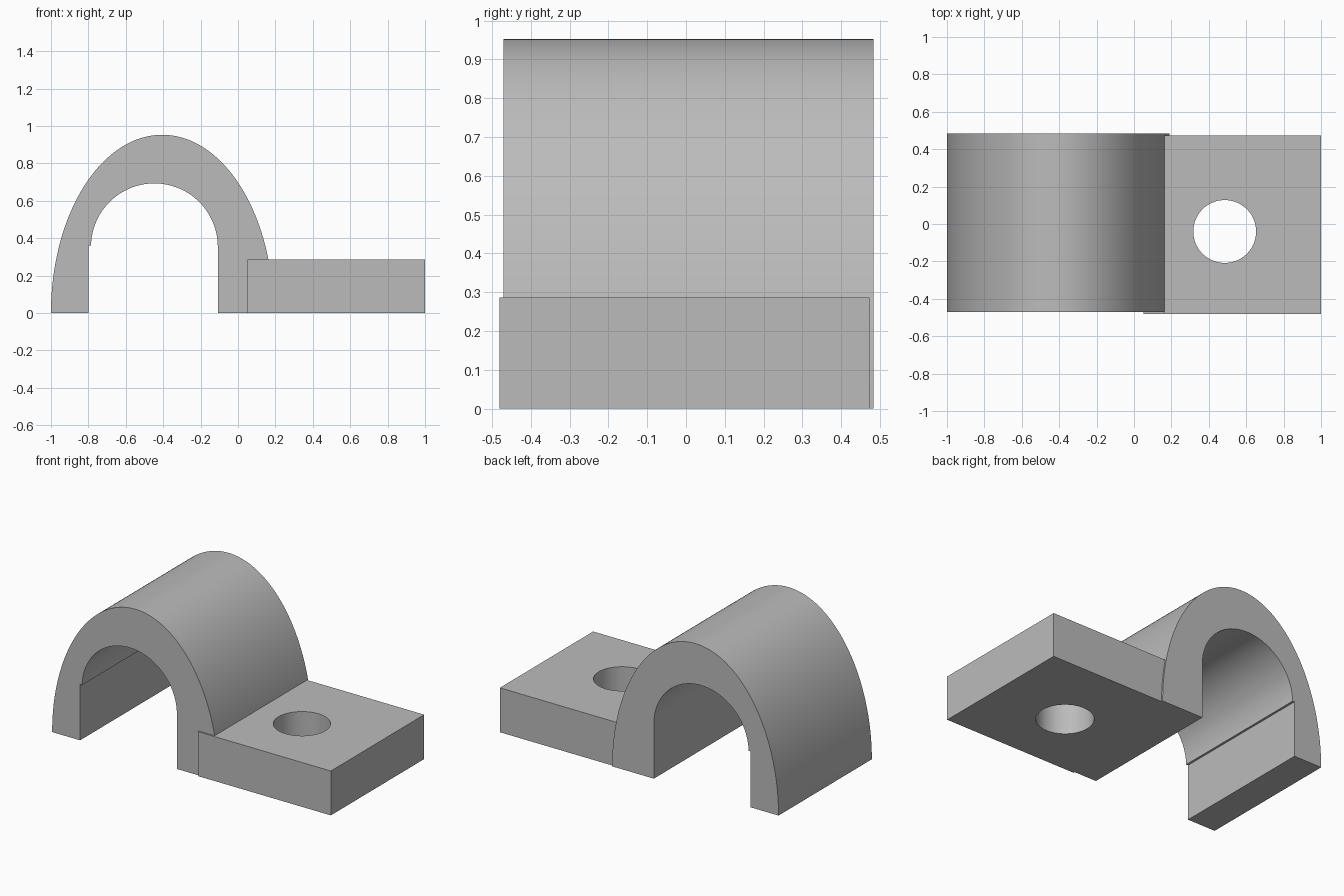
import bpy, bmesh
from math import pi, sin, cos, radians

cube = bpy.data.objects.get("Cube")
if cube:
    bpy.data.objects.remove(cube, do_unlink=True)

grey = bpy.data.materials.new("plain grey")
grey.use_nodes = True
grey.diffuse_color = (0.5, 0.5, 0.5, 1)
grey.node_tree.nodes["Principled BSDF"].inputs["Base Color"].default_value = (0.5, 0.5, 0.5, 1)


def arc(cx, cy, rx, ry, start, end, steps):
    angles = [start + (end - start) * i / steps for i in range(steps + 1)]
    return [(cx + rx * cos(a), cy + ry * sin(a)) for a in angles]


def prism(name, points, direction):
    """Extrude a closed outline of 3D points along a direction."""
    bm = bmesh.new()
    face = bm.faces.new([bm.verts.new(p) for p in points])
    result = bmesh.ops.extrude_face_region(bm, geom=[face], use_keep_orig=True)
    moved = [v for v in result["geom"] if isinstance(v, bmesh.types.BMVert)]
    bmesh.ops.translate(bm, verts=moved, vec=direction)
    bmesh.ops.recalc_face_normals(bm, faces=bm.faces)
    mesh = bpy.data.meshes.new(name)
    bm.to_mesh(mesh)
    bm.free()
    mesh.materials.append(grey)
    obj = bpy.data.objects.new(name, mesh)
    bpy.context.collection.objects.link(obj)
    return obj


def combine(target, other, operation):
    """Apply a boolean and discard the second solid."""
    mod = target.modifiers.new("boolean", "BOOLEAN")
    mod.operation, mod.object, mod.solver = operation, other, "EXACT"
    bpy.context.view_layer.objects.active = target
    bpy.ops.object.modifier_apply(modifier=mod.name)
    bpy.data.objects.remove(other, do_unlink=True)


# Arch: half-ellipse outside, round-topped slot inside with a small ledge
outer = arc(-0.405, 0, 0.595, 0.953, 0, pi, 96)
slot_top = arc(-0.447, 0.354, 0.339, 0.339, pi - 0.02, 0, 64)
outline = outer + [(-0.8, 0), (-0.8, 0.361)] + slot_top + [(-0.108, 0)]
clamp = prism("pipe_clamp", [(x, -0.47, z) for x, z in outline], (0, 0.953, 0))

# Mounting plate, merged into the right leg of the arch
corners = [(0.05, -0.48), (1, -0.48), (1, 0.473), (0.05, 0.473)]
plate = prism("mounting_plate", [(x, y, 0) for x, y in corners], (0, 0, 0.287))
combine(clamp, plate, "UNION")

# Bolt hole through the plate
circle = arc(0.485, -0.04, 0.168, 0.168, 0, 2 * pi, 64)[:-1]
drill = prism("bolt_hole_cutter", [(x, y, -0.1) for x, y in circle], (0, 0, 0.6))
combine(clamp, drill, "DIFFERENCE")

bpy.ops.object.select_all(action="DESELECT")
clamp.select_set(True)
bpy.context.view_layer.objects.active = clamp
bpy.ops.object.shade_smooth_by_angle(angle=radians(25))
